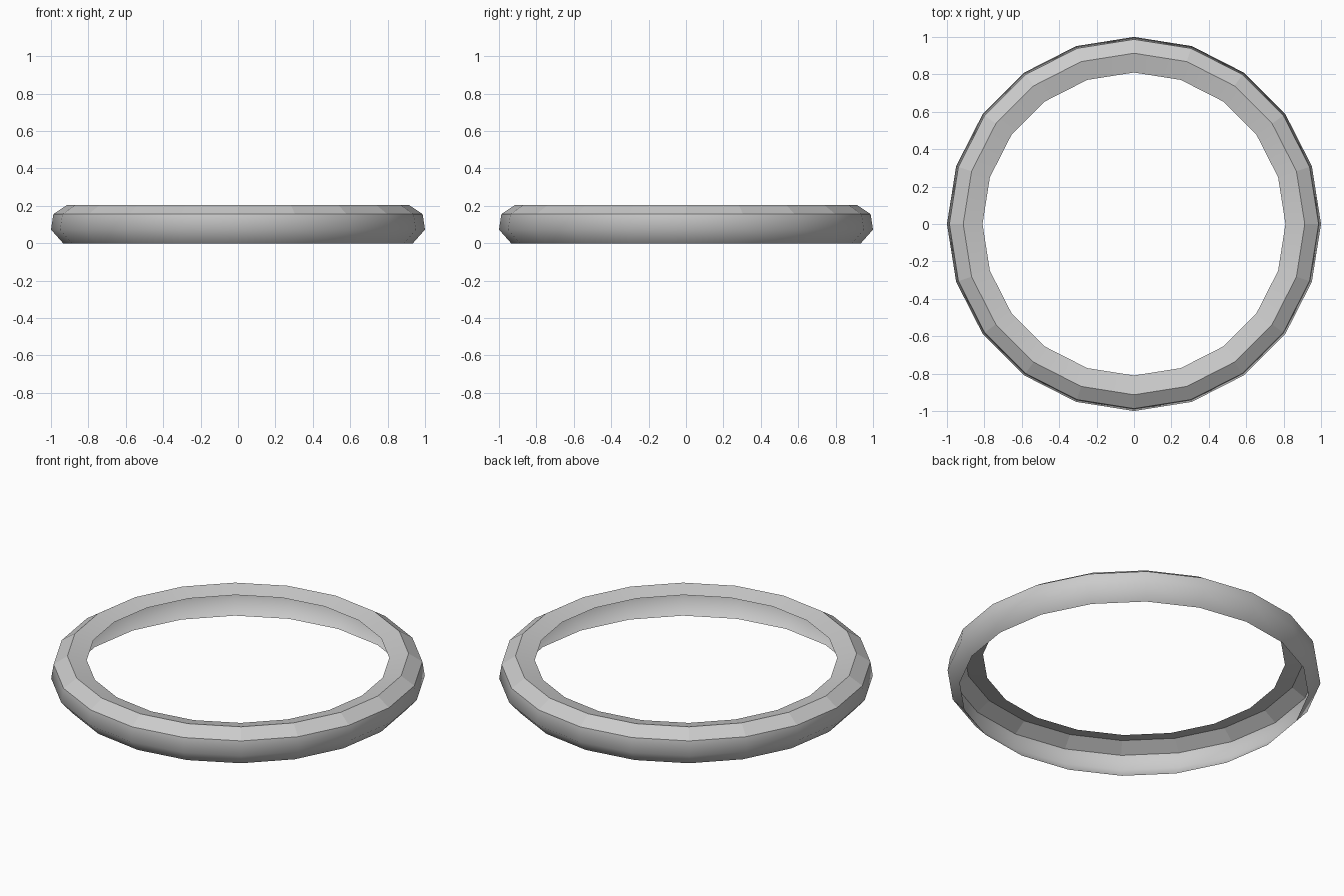
import bpy, bmesh, math

if "Cube" in bpy.data.objects:
    bpy.data.objects.remove(bpy.data.objects["Cube"])

SIDES = 20
# Open shell profile (radius, height): inner lip, crest, bevel edge, widest point, bottom rim
PROFILE = [(0.81, 0.18), (0.913, 0.205), (0.987, 0.156), (1.0, 0.073), (0.935, 0.0)]
FLAT_BANDS = {1}          # the bevel band is faceted
SHARP_RINGS = {1, 2}      # crisp crest and bevel edges

# Revolve the profile around z
bm = bmesh.new()
rings = []
for r, z in PROFILE:
    rings.append([bm.verts.new((r * math.cos(2 * math.pi * i / SIDES),
                                r * math.sin(2 * math.pi * i / SIDES), z))
                  for i in range(SIDES)])

for b in range(len(rings) - 1):
    upper, lower = rings[b], rings[b + 1]
    for i in range(SIDES):
        j = (i + 1) % SIDES
        face = bm.faces.new((upper[i], lower[i], lower[j], upper[j]))
        face.smooth = b not in FLAT_BANDS

# Sharp creases between bands
for k in SHARP_RINGS:
    for i in range(SIDES):
        edge = bm.edges.get((rings[k][i], rings[k][(i + 1) % SIDES]))
        edge.smooth = False

mesh = bpy.data.meshes.new("ring_shell")
bm.to_mesh(mesh)
bm.free()
ring = bpy.data.objects.new("ring_shell", mesh)
bpy.context.collection.objects.link(ring)
